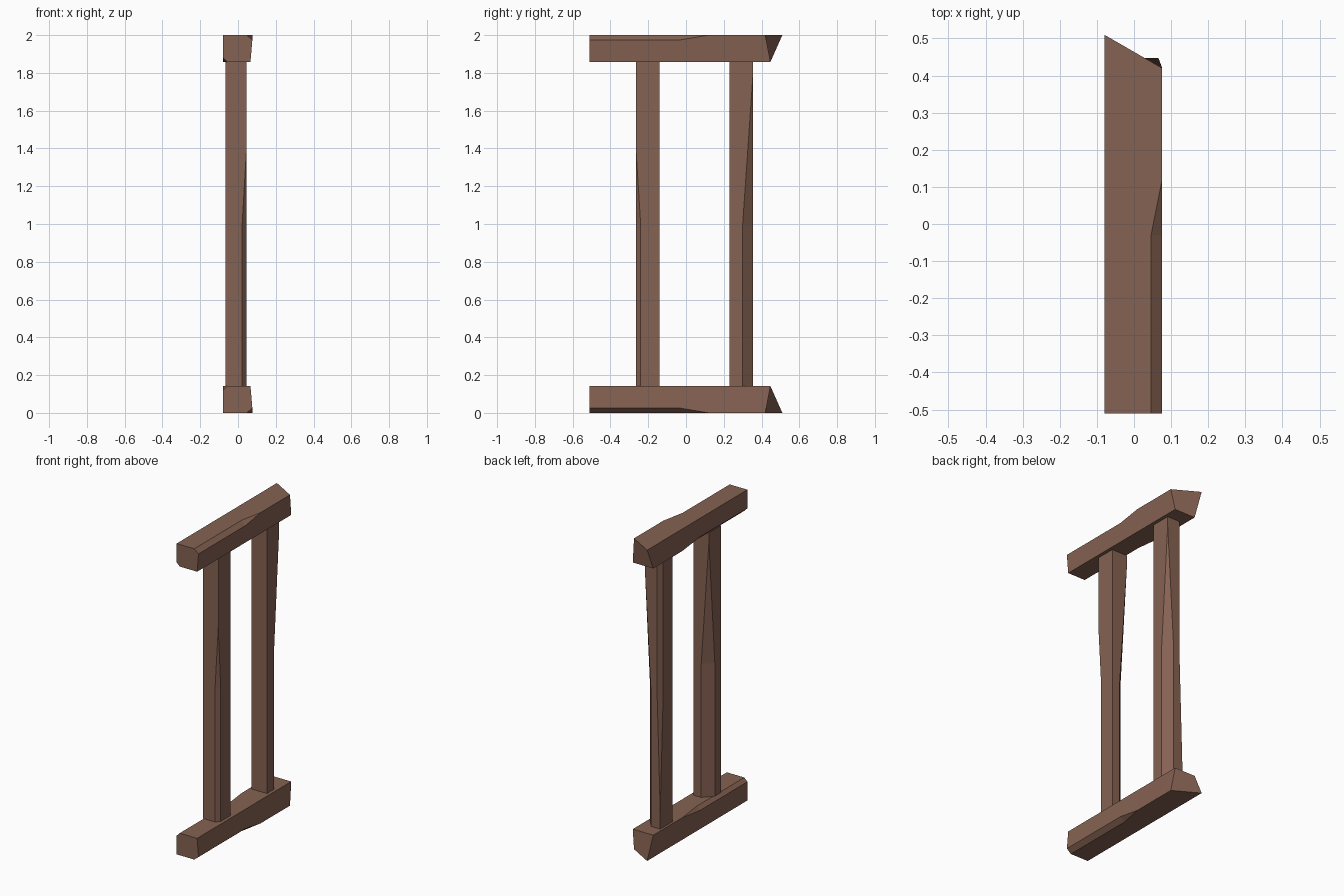
import bpy
import bmesh

cube = bpy.data.objects.get("Cube")
if cube:
    bpy.data.objects.remove(cube, do_unlink=True)

wood = bpy.data.materials.new("brown_wood")
wood.use_nodes = True
COLOR = (0.235, 0.122, 0.084, 1)
wood.diffuse_color = COLOR
wood.node_tree.nodes["Principled BSDF"].inputs["Base Color"].default_value = COLOR


def section(corners, cuts, t):
    """Four-cornered section; each corner is split in two by its hewn cut at t."""
    points = []
    for i, (u, v) in enumerate(corners):
        du = dv = 0
        if i in cuts:
            cu, cv, full, gone = cuts[i]
            f = min(1, max(0, (t - gone) / (full - gone)))
            du = f * cu * (1 if i in (0, 3) else -1)
            dv = f * cv * (1 if i in (0, 1) else -1)
        pair = [(u, v + dv), (u + du, v)]
        points += pair if i % 2 == 0 else pair[::-1]
    return points


def timber(name, corners, cuts, stations, place, ends=None):
    """Loft the section along the stations; ends gives a skewed last cut."""
    bm = bmesh.new()
    rings = []
    for t in stations:
        last = ends is not None and t == stations[-1]
        rings.append([bm.verts.new(place(u, v, ends[k // 2] if last else t))
                      for k, (u, v) in enumerate(section(corners, cuts, t))])
    for a, b in zip(rings, rings[1:]):
        for k in range(8):
            j = (k + 1) % 8
            bm.faces.new((a[k], a[j], b[j], b[k]))
    bm.faces.new(rings[0])
    bm.faces.new(rings[-1])
    bmesh.ops.remove_doubles(bm, verts=bm.verts, dist=0.0005)
    bmesh.ops.dissolve_degenerate(bm, edges=bm.edges, dist=0.0005)
    bmesh.ops.recalc_face_normals(bm, faces=bm.faces)
    mesh = bpy.data.meshes.new(name)
    bm.to_mesh(mesh)
    bm.free()
    mesh.materials.append(wood)
    obj = bpy.data.objects.new(name, mesh)
    bpy.context.collection.objects.link(obj)
    return obj


def rectangle(x0, x1, y0, y1):
    return [(x0, y0), (x1, y0), (x1, y1), (x0, y1)]


# Beams: mirrored top and bottom, hewn on two opposite edges, skewed back end
LOW, HIGH = 0.142, 1.858
beam_corners = [(-0.08, HIGH), (0.066, HIGH), (0.076, 2), (-0.08, 2)]
beam_cuts = {0: (0.022, 0.022, -0.03, 0.15), 2: (0.03, 0.025, -0.03, 0.12)}
beam_stations = [-0.51, -0.03, 0.12, 0.15, 0.42]
back_end = [0.447, 0.447, 0.42, 0.51]
timber("top_beam", beam_corners, beam_cuts, beam_stations,
       lambda u, v, t: (u, t, v), back_end)
timber("bottom_beam", beam_corners, beam_cuts, beam_stations,
       lambda u, v, t: (u, t, 2 - v), back_end)


# Posts: square timbers with tapering hewn edges
def upright(u, v, t):
    return (u, v, t)


timber("front_post", rectangle(-0.065, 0.045, -0.265, -0.14),
       {1: (0.023, 0.025, 1, 1.4), 3: (0.055, 0.06, 1, 1.8)},
       [LOW, 1, 1.4, 1.8, HIGH], upright)
timber("back_post", rectangle(-0.065, 0.045, 0.23, 0.355),
       {2: (0.045, 0.055, 1, 1.8), 3: (0.022, 0.03, 1, 0.25)},
       [LOW, 0.25, 1, 1.8, HIGH], upright)
